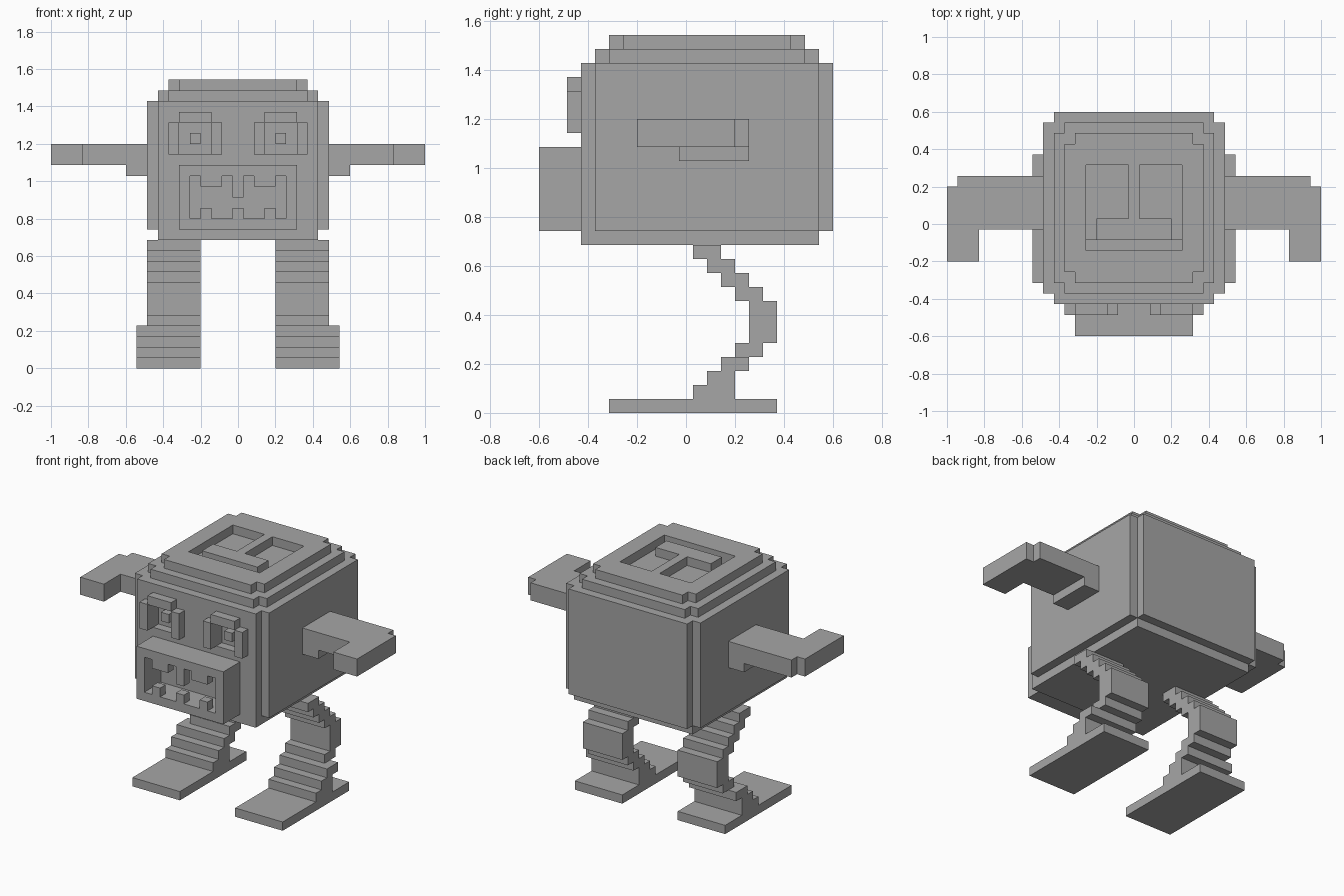
import bpy, bmesh, math
from itertools import product
from mathutils import Vector

if "Cube" in bpy.data.objects:
    bpy.data.objects.remove(bpy.data.objects["Cube"])

U = 2 / 35  # one block
grey = bpy.data.materials.new("plain grey")
grey.use_nodes = True
grey.diffuse_color = (0.38, 0.38, 0.38, 1)
grey.node_tree.nodes["Principled BSDF"].inputs["Base Color"].default_value = (0.38, 0.38, 0.38, 1)


def cells(x0, x1, y0, y1, z0, z1):
    """Blocks inside a box; blocks are centred on whole x and y."""
    return set(product(range(math.ceil(x0), math.floor(x1) + 1),
                       range(math.ceil(y0), math.floor(y1) + 1), range(z0, z1)))


def wide(half, *rest):
    return cells(-half, half, *rest)


def mirror(blocks):
    return {(-x, y, z) for x, y, z in blocks}


def both(blocks):
    return blocks | mirror(blocks)


def build(name, blocks):
    """Skin the outside of a set of blocks and merge its flat faces."""
    bm = bmesh.new()
    corners = {}

    def vert(p):
        key = tuple(round(2 * c) for c in p)
        if key not in corners:
            corners[key] = bm.verts.new(p * U)
        return corners[key]

    for b in sorted(blocks):
        centre = Vector(b) + Vector((0, 0, 0.5))
        for axis, sign in product(range(3), (-1, 1)):
            n, u = Vector(), Vector()
            n[axis], u[(axis + 1) % 3] = sign, 1
            if tuple(int(b[i] + n[i]) for i in range(3)) in blocks:
                continue
            v = n.cross(u)
            mid = centre + n / 2
            bm.faces.new([vert(mid + (s * u + t * v) / 2)
                          for s, t in ((-1, -1), (1, -1), (1, 1), (-1, 1))])
    bmesh.ops.dissolve_limit(bm, angle_limit=0.01, verts=bm.verts[:], edges=bm.edges[:])
    mesh = bpy.data.meshes.new(name)
    bm.to_mesh(mesh)
    bm.free()
    mesh.materials.append(grey)
    obj = bpy.data.objects.new(name, mesh)
    bpy.context.collection.objects.link(obj)


# Body with stepped edges and a stepped lid
body = wide(7.5, -7.5, 10.5, 13, 25) | wide(8.5, -6.5, 9.5, 13, 25)
body |= wide(7.5, -7.5, 9.5, 12, 13)
body |= wide(7.5, -5.5, 8.5, 25, 26) | wide(6.5, -6.5, 9.5, 25, 26)
body |= wide(6.5, -4.5, 7.5, 26, 27) | wide(5.5, -5.5, 8.5, 26, 27)
# Recess in the lid around a raised T
body -= wide(4.5, -1.5, 5.5, 26, 27) | wide(4.5, -2.5, -1.5, 25, 27)
body |= wide(3.5, -1.5, 0.5, 26, 27) | wide(0.5, 0.5, 5.5, 26, 27)
# Eye sockets with pupils
body -= both(cells(2.5, 5.5, -7.5, -6.5, 20, 23))
body |= both(cells(3.5, 4.5, -7.5, -6.5, 21, 22))
build("body", body)

# Eye frames: two posts and a brow
frame = cells(1.5, 2.5, -8.5, -7.5, 20, 23) | cells(5.5, 6.5, -8.5, -7.5, 20, 23)
frame |= cells(2.5, 5.5, -8.5, -7.5, 23, 24)

# Muzzle with an open mouth and teeth
muzzle = wide(5.5, -10.5, -7.5, 13, 19) - wide(4.5, -10.5, -7.5, 14, 18)
muzzle |= both(cells(1.5, 3.5, -10.5, -9.5, 17, 18)) | wide(0.5, -10.5, -9.5, 16, 18)
muzzle |= both(cells(2.5, 3.5, -10.5, -9.5, 14, 15)) | wide(0.5, -10.5, -9.5, 14, 15)
build("muzzle", muzzle)

# Arm with a shoulder bracket and forward hand
arm = cells(8.5, 16.5, -0.5, 4.5, 19, 21) | cells(14.5, 17.5, -3.5, 3.5, 19, 21)
arm |= cells(8.5, 10.5, -0.5, 4.5, 18, 19)

# Leg: back and front of each step, from the sole up
steps = [(-5.5, 6.5), (0.5, 3.5), (1.5, 3.5), (2.5, 4.5), (3.5, 5.5)]
steps += [(4.5, 6.5)] * 3
steps += [(3.5 - i, 5.5 - i) for i in range(4)]
leg = set()
for z, (y0, y1) in enumerate(steps):
    leg |= cells(3.5, 9.5 if z < 4 else 8.5, y0, y1, z, z + 1)

for part, blocks in (("eye_frame", frame), ("arm", arm), ("leg", leg)):
    build("left_" + part, blocks)
    build("right_" + part, mirror(blocks))
